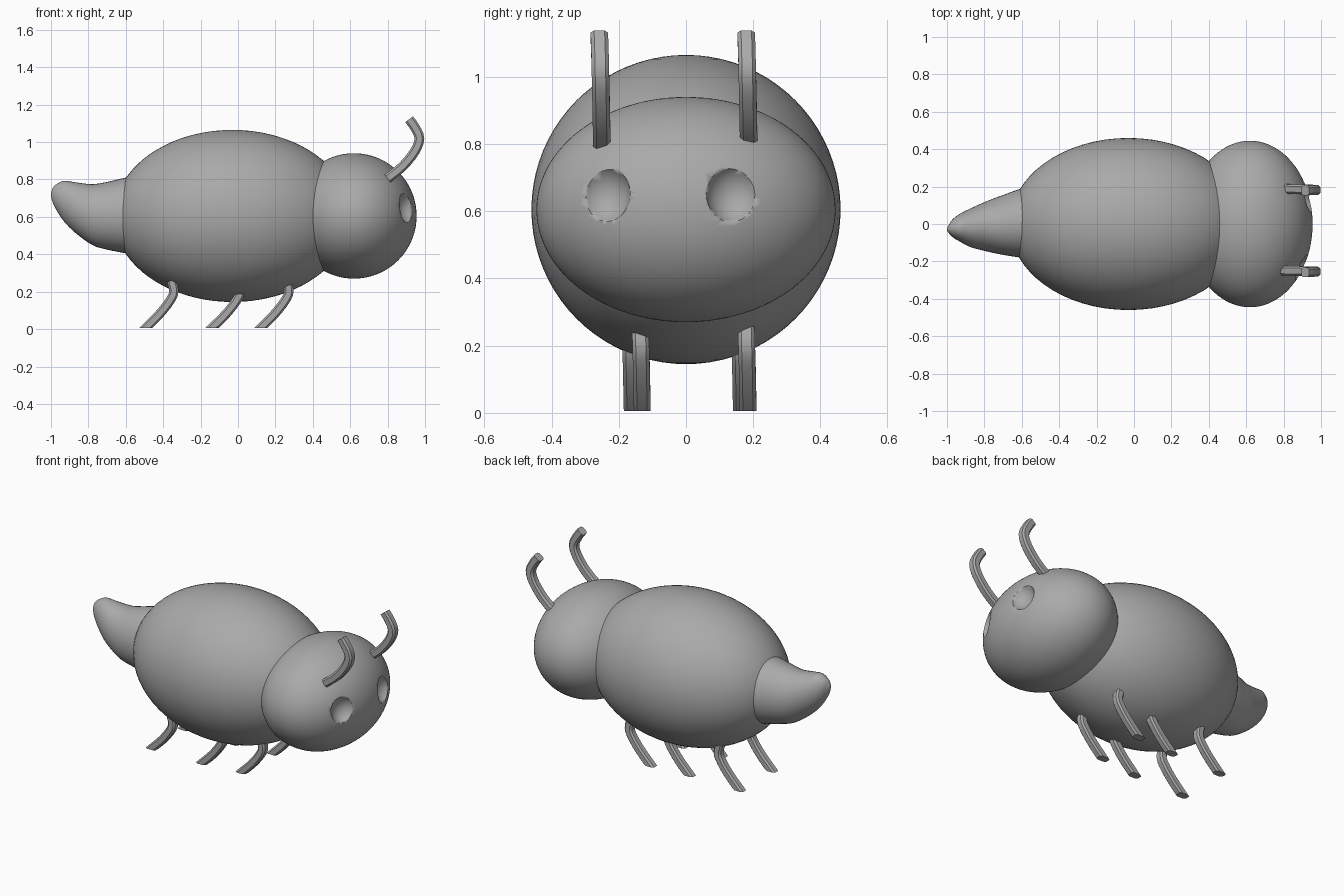
import bpy
import bmesh
from math import cos, sin, pi
from mathutils import Vector

cube = bpy.data.objects.get("Cube")
if cube:
    bpy.data.objects.remove(cube, do_unlink=True)

grey = bpy.data.materials.new("plain grey")
grey.use_nodes = True
tone = (0.4, 0.4, 0.4, 1)
grey.diffuse_color = tone
grey.node_tree.nodes["Principled BSDF"].inputs["Base Color"].default_value = tone


def finish(obj, name, angle=0.7):
    """Name, colour and smooth one part."""
    obj.name = name
    obj.data.materials.clear()
    obj.data.materials.append(grey)
    bpy.ops.object.select_all(action="DESELECT")
    obj.select_set(True)
    bpy.context.view_layer.objects.active = obj
    bpy.ops.object.shade_smooth_by_angle(angle=angle)
    return obj


def ellipsoid(name, center, radii, segments=64, rings=40):
    bpy.ops.mesh.primitive_uv_sphere_add(segments=segments, ring_count=rings, location=center)
    obj = bpy.context.object
    obj.scale = radii
    bpy.ops.object.transform_apply(location=False, rotation=False, scale=True)
    return finish(obj, name)


def loft(name, rings, angle=0.7):
    """Skin a list of equal-length point rings and cap both ends."""
    bm = bmesh.new()
    loops = [[bm.verts.new(p) for p in ring] for ring in rings]
    n = len(loops[0])
    for a, b in zip(loops, loops[1:]):
        for i in range(n):
            j = (i + 1) % n
            bm.faces.new((a[i], a[j], b[j], b[i]))
    bm.faces.new(loops[0])
    bm.faces.new(loops[-1])
    bmesh.ops.recalc_face_normals(bm, faces=bm.faces)
    mesh = bpy.data.meshes.new(name)
    bm.to_mesh(mesh)
    bm.free()
    obj = bpy.data.objects.new(name, mesh)
    bpy.context.collection.objects.link(obj)
    return finish(obj, name, angle)


def smooth_path(points, steps):
    """Catmull-Rom curve through points of any dimension."""
    pts = [Vector(p) for p in points]
    pts = [2 * pts[0] - pts[1]] + pts + [2 * pts[-1] - pts[-2]]
    out = []
    for a, b, c, d in zip(pts, pts[1:], pts[2:], pts[3:]):
        for k in range(steps):
            t = k / steps
            out.append((2 * b + (c - a) * t + (2 * a - 5 * b + 4 * c - d) * t * t
                        + (3 * b - a - 3 * c + d) * t ** 3) / 2)
    return out + [pts[-2]]


def limb(name, points, y, lean=0.0, flat_start=False, half=0.025):
    """Bent bar with a chamfered square section, drawn in the x-z plane."""
    path = smooth_path(points, 3)
    corners = [(1, .6), (.6, 1), (-.6, 1), (-1, .6), (-1, -.6), (-.6, -1), (.6, -1), (1, -.6)]
    rings = []
    for i, p in enumerate(path):
        t = (path[min(i + 1, len(path) - 1)] - path[max(i - 1, 0)]).normalized()
        side = Vector((t.y, -t.x))
        if flat_start and i == 0:
            side = Vector((1.4, 0))
        yc = y + lean * i / (len(path) - 1)
        rings.append([(p.x + side.x * u * half, yc + v * half, p.y + side.y * u * half)
                      for u, v in corners])
    return loft(name, rings, 0.5)


# Body and head
ellipsoid("body", (-0.03, 0, 0.605), (0.635, 0.46, 0.46))
head = ellipsoid("head", (0.62, 0, 0.605), (0.335, 0.445, 0.335), 96, 64)

# Hollow eye sockets
for label, x, y in (("right", 0.935, -0.25), ("left", 0.97, 0.142)):
    cutter = ellipsoid(label + "_eye_cutter", (x, y, 0.655), (0.085, 0.085, 0.095), 24, 16)
    mod = head.modifiers.new(label + "_eye_socket", "BOOLEAN")
    mod.operation = "DIFFERENCE"
    mod.solver = "EXACT"
    mod.object = cutter
    bpy.context.view_layer.objects.active = head
    bpy.ops.object.modifier_apply(modifier=mod.name)
    bpy.data.objects.remove(cutter, do_unlink=True)

# Tail sections: x, low z, high z, low y, high y
sections = [(-.52, .385, .82, -.185, .20), (-.6, .405, .81, -.18, .19),
            (-.7, .425, .787, -.165, .155), (-.78, .45, .775, -.148, .125),
            (-.87, .515, .785, -.125, .085), (-.93, .575, .793, -.095, .055),
            (-.97, .635, .775, -.07, .025), (-.99, .675, .755, -.05, -.005),
            (-1, .71, .73, -.035, -.02)]
tail_rings = []
for x, z0, z1, y0, y1 in smooth_path(sections, 4):
    tail_rings.append([(x, (y0 + y1) / 2 + (y1 - y0) / 2 * cos(a),
                        (z0 + z1) / 2 + (z1 - z0) / 2 * sin(a))
                       for a in (2 * pi * k / 40 for k in range(40))])
loft("tail", tail_rings, 1.0)

# Three pairs of legs, with the feet trailing back
leg_path = [(0, 0.005), (.075, .08), (.13, .15), (.152, .2), (.14, .26)]
for label, foot, right_y, left_y in (("back", -.495, -.16, .165), ("middle", -.14, -.16, .165),
                                     ("front", .12, -.13, .185)):
    points = [(foot + x, z) for x, z in leg_path]
    limb("right_%s_leg" % label, points, right_y, -.006, True)
    limb("left_%s_leg" % label, points, left_y, -.006, True)

# Antennae
antenna_path = [(.8, .805), (.88, .87), (.945, .95), (.97, 1.02), (.945, 1.08), (.915, 1.122)]
limb("right_antenna", antenna_path, -.25, -.008, half=0.026)
limb("left_antenna", antenna_path, .187, -.008, half=0.026)
